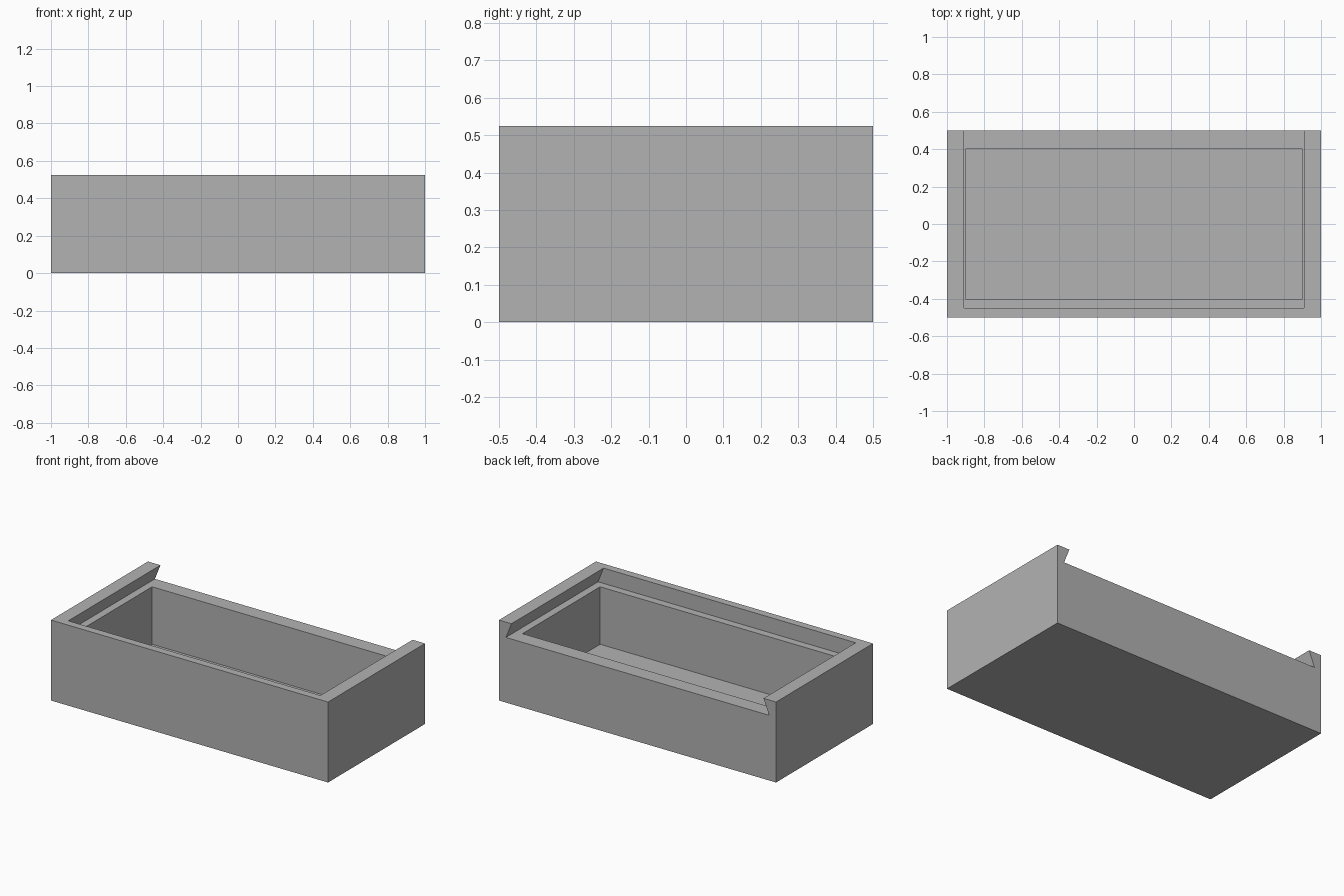
import bpy
import bmesh

if "Cube" in bpy.data.objects:
    bpy.data.objects.remove(bpy.data.objects["Cube"], do_unlink=True)

HEIGHT, FLOOR, LEDGE = 0.525, 0.05, 0.425

grey = bpy.data.materials.new("plain_grey")
grey.use_nodes = True
colour = (0.448, 0.448, 0.448, 1)
grey.diffuse_color = colour
grey.node_tree.nodes["Principled BSDF"].inputs["Base Color"].default_value = colour


def prism(name, profile, y0, y1):
    """Extrude an (x, z) profile along y."""
    bm = bmesh.new()
    face = bm.faces.new([bm.verts.new((x, y0, z)) for x, z in profile])
    moved = bmesh.ops.extrude_face_region(bm, geom=[face])["geom"]
    verts = [v for v in moved if isinstance(v, bmesh.types.BMVert)]
    bmesh.ops.translate(bm, verts=verts, vec=(0, y1 - y0, 0))
    bmesh.ops.recalc_face_normals(bm, faces=bm.faces)
    mesh = bpy.data.meshes.new(name)
    bm.to_mesh(mesh)
    bm.free()
    mesh.materials.append(grey)
    obj = bpy.data.objects.new(name, mesh)
    bpy.context.collection.objects.link(obj)
    return obj


def mirrored(half):
    """Complete a right-hand half profile across x = 0."""
    return half + [(-x, z) for x, z in reversed(half)]


def cut(target, cutter):
    mod = target.modifiers.new(cutter.name, "BOOLEAN")
    mod.operation = "DIFFERENCE"
    mod.solver = "EXACT"
    mod.object = cutter
    bpy.context.view_layer.objects.active = target
    bpy.ops.object.modifier_apply(modifier=mod.name)
    bpy.data.objects.remove(cutter, do_unlink=True)


# Solid block of the box
box = prism("box_body", mirrored([(1, 0), (1, HEIGHT)]), -0.5, 0.5)

# Dovetail lid channel, open at the back
channel = mirrored([(0.95, LEDGE), (0.91, HEIGHT), (0.91, HEIGHT + 0.1)])
cut(box, prism("lid_channel_cutter", channel, -0.45, 0.6))

# Storage cavity below the lid ledge
cavity = mirrored([(0.9, FLOOR), (0.9, LEDGE + 0.04)])
cut(box, prism("cavity_cutter", cavity, -0.4, 0.4))
